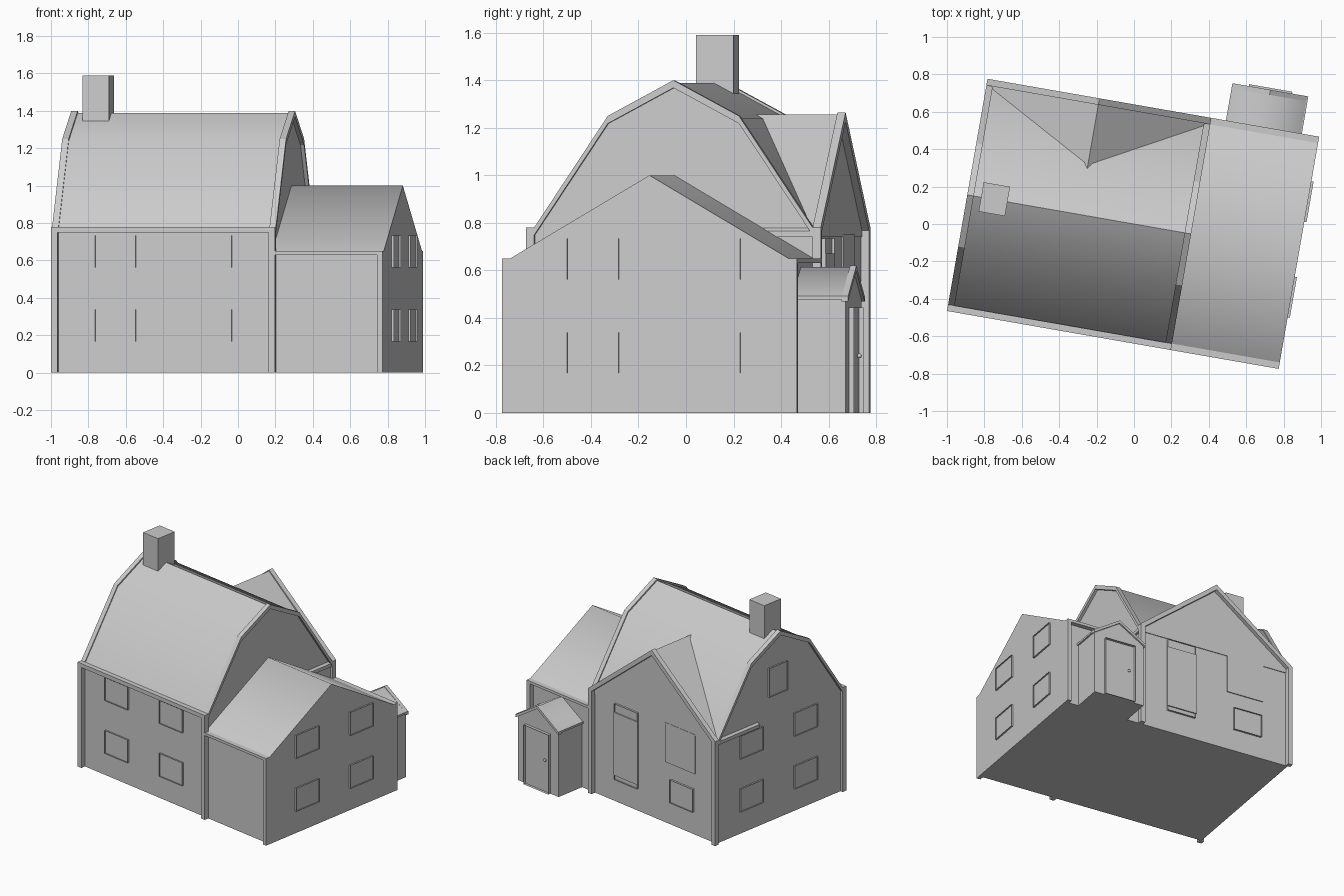
import bpy, bmesh, math
from mathutils import Vector

if "Cube" in bpy.data.objects:
    bpy.data.objects.remove(bpy.data.objects["Cube"], do_unlink=True)

TURN = math.radians(-9.9)      # the whole house is turned on the plot
LEFT, RIGHT, FAR = -0.905, 0.31, 0.895   # gable ends of the main house, end of the wing
OUT, WALL, TRIM = 0.63, 0.595, 0.035     # trim face, wall face, trim width

grey = bpy.data.materials.new("plain_grey")
grey.use_nodes = True
COLOUR = (0.6, 0.6, 0.6, 1)
grey.diffuse_color = COLOUR
grey.node_tree.nodes["Principled BSDF"].inputs["Base Color"].default_value = COLOUR


def finish(name, bm, smooth=None):
    bmesh.ops.recalc_face_normals(bm, faces=bm.faces)
    mesh = bpy.data.meshes.new(name)
    bm.to_mesh(mesh)
    bm.free()
    mesh.materials.append(grey)
    ob = bpy.data.objects.new(name, mesh)
    bpy.context.collection.objects.link(ob)
    ob.rotation_euler.z = TURN
    if smooth:
        bpy.ops.object.select_all(action='DESELECT')
        ob.select_set(True)
        bpy.context.view_layer.objects.active = ob
        bpy.ops.object.shade_smooth_by_angle(angle=math.radians(smooth))
    return ob


def prism(name, profile, axis, a, b, smooth=None):
    """Extrude a profile of (across, height) points along x or y from a to b."""
    bm = bmesh.new()
    place = (lambda p: (a, p[0], p[1])) if axis == 'x' else (lambda p: (p[0], a, p[1]))
    face = bm.faces.new([bm.verts.new(place(p)) for p in profile])
    ext = bmesh.ops.extrude_face_region(bm, geom=[face], use_keep_orig=True)
    move = Vector((b - a, 0, 0)) if axis == 'x' else Vector((0, b - a, 0))
    bmesh.ops.translate(bm, vec=move, verts=[g for g in ext["geom"] if isinstance(g, bmesh.types.BMVert)])
    return finish(name, bm, smooth)


def box(name, x0, x1, y0, y1, z0, z1):
    return prism(name, [(y0, z0), (y1, z0), (y1, z1), (y0, z1)], 'x', x0, x1)


def framed(name, normal, centre, w, h, depth=0.012, border=0.015):
    """A raised frame on a wall with a sunken pane."""
    n = Vector(normal)
    side = Vector((-n.y, n.x, 0))
    up = Vector((0, 0, 1))
    c = Vector(centre)
    bm = bmesh.new()
    ring = [c + side * i * w / 2 + up * j * h / 2 for i, j in ((-1, -1), (1, -1), (1, 1), (-1, 1))]
    back = [bm.verts.new(p - n * 0.01) for p in ring]
    front = [bm.verts.new(p + n * depth) for p in ring]
    bm.faces.new(back[::-1])
    for i in range(4):
        j = (i + 1) % 4
        bm.faces.new((back[i], back[j], front[j], front[i]))
    pane = bm.faces.new(front)
    bmesh.ops.inset_region(bm, faces=[pane], thickness=border)
    bmesh.ops.translate(bm, vec=-n * (depth - 0.002), verts=pane.verts)
    return finish(name, bm)


def coping(name, half, axis, a, b, thick=0.032, mid=0.0):
    """A raised strip following a symmetrical gable; half runs from eave to apex."""
    top = [(mid - d, z) for d, z in half] + [(mid + d, z) for d, z in half[-2::-1]]
    low = [(p, z - thick) for p, z in top]
    return prism(name, top + low[::-1], axis, a, b)


def gable(half, mid=0.0, base=0.0):
    pts = [(half[0][0], base)] + half
    return [(mid - d, z) for d, z in pts] + [(mid + d, z) for d, z in pts[-2::-1]]


# Main house with its gambrel roof
curb = [(WALL, 0.78), (0.28, 1.25), (0, 1.4)]
prism("main_house", gable([(d, z - 0.012) for d, z in curb]), 'x', LEFT + 0.02, RIGHT - 0.02, 30)
for label, x in (("left_end", LEFT), ("right_end", RIGHT - TRIM)):
    coping("gable_coping_" + label, curb, 'x', x, x + TRIM)
    for row, y in (("front", -OUT), ("back", OUT - TRIM)):
        box(f"corner_post_{row}_{label}", x, x + TRIM, y, y + TRIM, 0, 0.78)
box("main_front_fascia", LEFT, RIGHT, -OUT, -WALL, 0.75, 0.78)

# Cross gable at the back
MID = (LEFT + RIGHT) / 2
HALF = (RIGHT - LEFT) / 2
cross = [(HALF, 0.78), (0, 1.265)]
prism("cross_gable", gable([(HALF - 0.005, 0.765), (0, 1.255)], MID, 0.74), 'y', 0.2, WALL + 0.005)
coping("cross_gable_coping", cross, 'y', WALL, OUT, 0.04, MID)

# Lower wing
box("wing_walls", RIGHT - 0.03, FAR, -WALL, WALL, 0, 0.65)
prism("wing_roof", [(-WALL, 0.65), (0, 1.0), (WALL, 0.65)], 'x', RIGHT - 0.03, FAR, 65)
for row, y in (("front", -OUT), ("back", WALL)):
    box(f"wing_fascia_{row}", RIGHT, FAR, y, y + TRIM, 0.63, 0.65)
    box(f"wing_post_{row}", FAR - 0.03, FAR, y, y + TRIM, 0, 0.65)

# Chimney
box("chimney", -0.83, -0.687, -0.077, 0.082, 1.2, 1.59)

# Entrance porch with door and knob
PORCH = 0.595
box("porch_walls", PORCH - 0.195, PORCH + 0.195, 0.58, 0.82, 0, 0.49)
prism("porch_roof", [(PORCH - 0.205, 0.49), (PORCH, 0.615), (PORCH + 0.205, 0.49)], 'y', 0.58, 0.82, 70)
coping("porch_coping", [(0.205, 0.49), (0, 0.62)], 'y', 0.805, 0.832, 0.022, PORCH)
for s in (-1, 1):
    box("porch_eave", PORCH + s * 0.2 - 0.006, PORCH + s * 0.2 + 0.006, 0.58, 0.832, 0.478, 0.493)
framed("door", (0, 1, 0), (PORCH, 0.82, 0.222), 0.235, 0.444, 0.022, 0.024)
bm = bmesh.new()
bmesh.ops.create_uvsphere(bm, u_segments=16, v_segments=8, radius=0.01)
bmesh.ops.translate(bm, vec=(PORCH - 0.075, 0.832, 0.24), verts=bm.verts)
finish("door_knob", bm, 40)

# Windows
W, H = 0.22, 0.172
for z in (0.253, 0.648):
    for x in (-0.56, -0.04):
        framed("front_window", (0, -1, 0), (x, -WALL, z), W, H)
    for y in (-0.24, 0.278):
        framed("wing_window", (1, 0, 0), (FAR, y, z), W, H)
    for y in (-0.255, 0.265):
        framed("end_window", (-1, 0, 0), (LEFT + 0.02, y, z), W, H)
    framed("back_window", (0, 1, 0), (-0.03, WALL + 0.003, z), W, H)
framed("back_low_window", (0, 1, 0), (-0.56, WALL + 0.003, 0.253), W, H)
framed("attic_window", (-1, 0, 0), (LEFT + 0.02, 0.01, 1.04), 0.18, 0.215)

# Plain panels on the back wall
box("tall_back_panel", -0.147, 0.085, WALL + 0.008, WALL + 0.017, 0.2, 0.67)
box("square_back_panel", -0.685, -0.4, WALL, WALL + 0.007, 0.455, 0.75)
